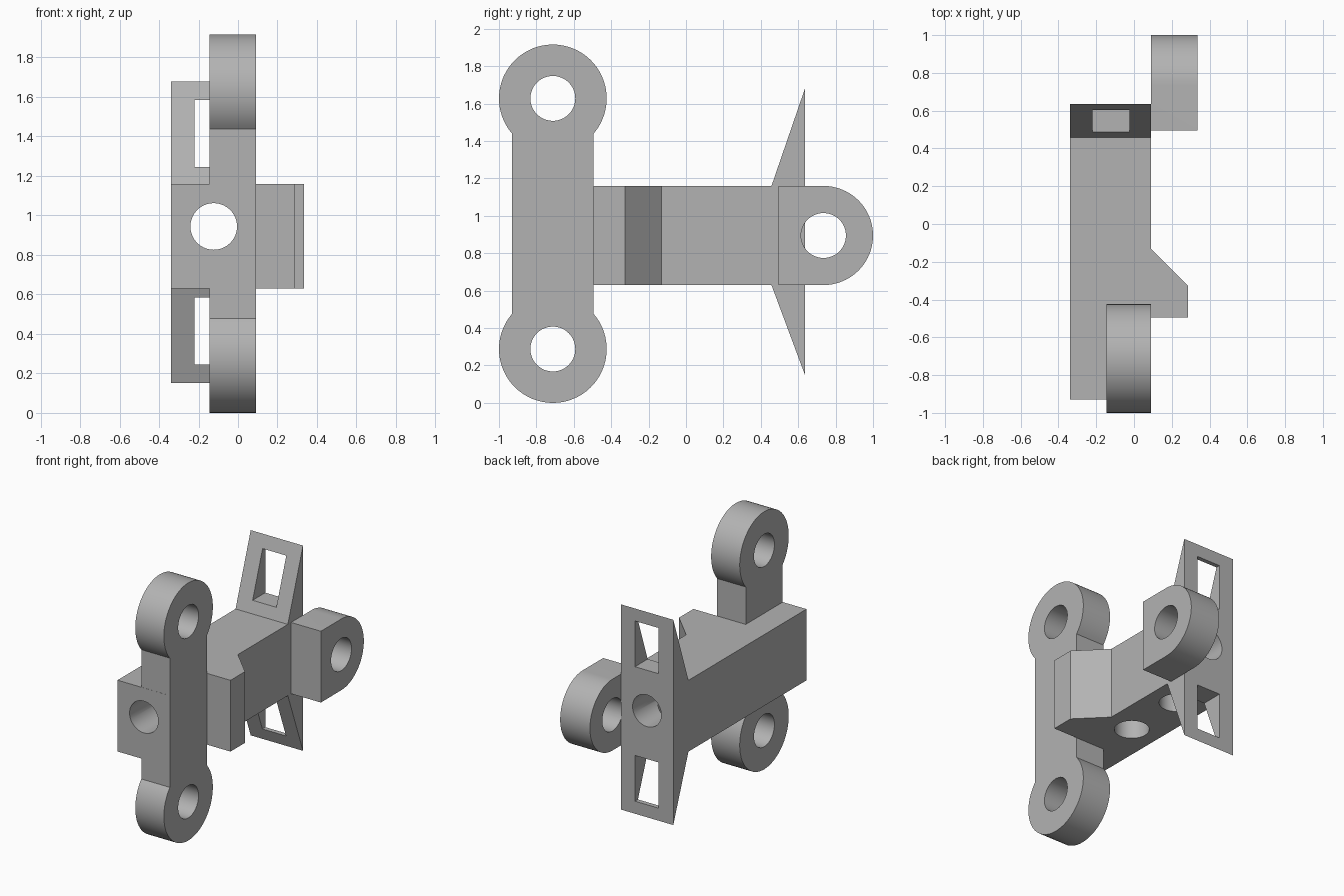
import bpy, bmesh
from math import acos, cos, sin, pi, radians
from mathutils import Vector

default_cube = bpy.data.objects.get("Cube")
if default_cube:
    bpy.data.objects.remove(default_cube, do_unlink=True)

grey = bpy.data.materials.new("plain grey")
grey.use_nodes = True
color = (0.45, 0.45, 0.45, 1)
grey.diffuse_color = color
grey.node_tree.nodes["Principled BSDF"].inputs["Base Color"].default_value = color


def prism(name, outline, axis, low, high):
    """Extrude an outline along an axis; outline holds the other two coordinates in order."""
    bm = bmesh.new()
    verts = []
    for point in outline:
        co = list(point)
        co.insert("xyz".index(axis), low)
        verts.append(bm.verts.new(co))
    cap = bm.faces.new(verts)
    side = bmesh.ops.extrude_face_region(bm, geom=[cap])["geom"]
    shift = Vector([high - low if a == axis else 0 for a in "xyz"])
    bmesh.ops.translate(bm, vec=shift, verts=[v for v in side if isinstance(v, bmesh.types.BMVert)])
    bmesh.ops.recalc_face_normals(bm, faces=bm.faces)
    mesh = bpy.data.meshes.new(name)
    bm.to_mesh(mesh)
    bm.free()
    mesh.materials.append(grey)
    obj = bpy.data.objects.new(name, mesh)
    bpy.context.collection.objects.link(obj)
    return obj


def arc(cx, cy, r, start, end, steps=48):
    return [(cx + r * cos(start + (end - start) * i / steps),
             cy + r * sin(start + (end - start) * i / steps)) for i in range(steps + 1)]


def disc(cx, cy, r):
    return arc(cx, cy, r, 0, 2 * pi, 64)[:-1]


def rectangle(x0, x1, y0, y1):
    return [(x0, y0), (x1, y0), (x1, y1), (x0, y1)]


def combine(target, tool, operation):
    """Apply a boolean and discard the tool object."""
    tool.hide_render = True
    bpy.context.view_layer.objects.active = target
    mod = target.modifiers.new("boolean", 'BOOLEAN')
    mod.operation, mod.object, mod.solver = operation, tool, 'EXACT'
    bpy.ops.object.modifier_apply(modifier=mod.name)
    bpy.data.objects.remove(tool, do_unlink=True)


LEFT, RIGHT, FRONT, BACK = 0.09, -0.34, -0.93, 0.635
BOTTOM, TOP = 0.63, 1.16
MID_X, MID_Z, BORE = -0.123, 0.895, 0.118

# Body block with a sloped fin above and below its back end
body = prism("bracket_body", [
    (FRONT, BOTTOM), (0.457, BOTTOM), (BACK, 0.152), (BACK, 1.678),
    (0.457, TOP), (FRONT, TOP)], 'x', RIGHT, LEFT)

# Front bar with a round eye at each end
bar_y, eye_r, half = -0.712, 0.288, 0.217
lean = acos(half / eye_r)
eyes = (1.628, 0.288)
outline = (arc(bar_y, eyes[0], eye_r, -lean, pi + lean)
           + arc(bar_y, eyes[1], eye_r, pi - lean, 2 * pi + lean))
front_bar = prism("front_bar", outline, 'x', -0.145, LEFT)
for z in eyes:
    combine(front_bar, prism("eye_cutter", disc(bar_y, z, 0.12), 'x', -1, 1), 'DIFFERENCE')

# Rounded lug beside the back end
lug_y, lug_r = 0.735, 0.265
lug = prism("back_lug", [(0.495, TOP), (0.495, BOTTOM)]
            + arc(lug_y, MID_Z, lug_r, -pi / 2, pi / 2), 'x', LEFT, 0.335)
combine(lug, prism("lug_cutter", disc(lug_y, MID_Z, 0.12), 'x', -1, 1), 'DIFFERENCE')

# Side stop with a slanted back face
stop = prism("side_stop", [(0, -0.495), (0.285, -0.495), (0.285, -0.325),
                           (LEFT, -0.13), (0, -0.13)], 'z', BOTTOM, TOP)

for part in (front_bar, stop, lug):
    combine(body, part, 'UNION')

# Long bore, fin windows and blind holes underneath
combine(body, prism("bore_cutter", disc(MID_X, 0.944, BORE), 'y', -1.5, 1.5), 'DIFFERENCE')
for low, high in ((1.245, 1.585), (0.245, 0.585)):
    window = rectangle(-0.22, -0.025, low, high)
    combine(body, prism("window_cutter", window, 'y', 0.3, 1), 'DIFFERENCE')
for y in (-0.17, 0.3):
    combine(body, prism("blind_cutter", disc(MID_X, y, BORE), 'z', 0.4, 0.944), 'DIFFERENCE')

# Smooth round surfaces, keep the edges sharp
bpy.ops.object.select_all(action='DESELECT')
body.select_set(True)
bpy.context.view_layer.objects.active = body
bpy.ops.object.shade_smooth_by_angle(angle=radians(30))
